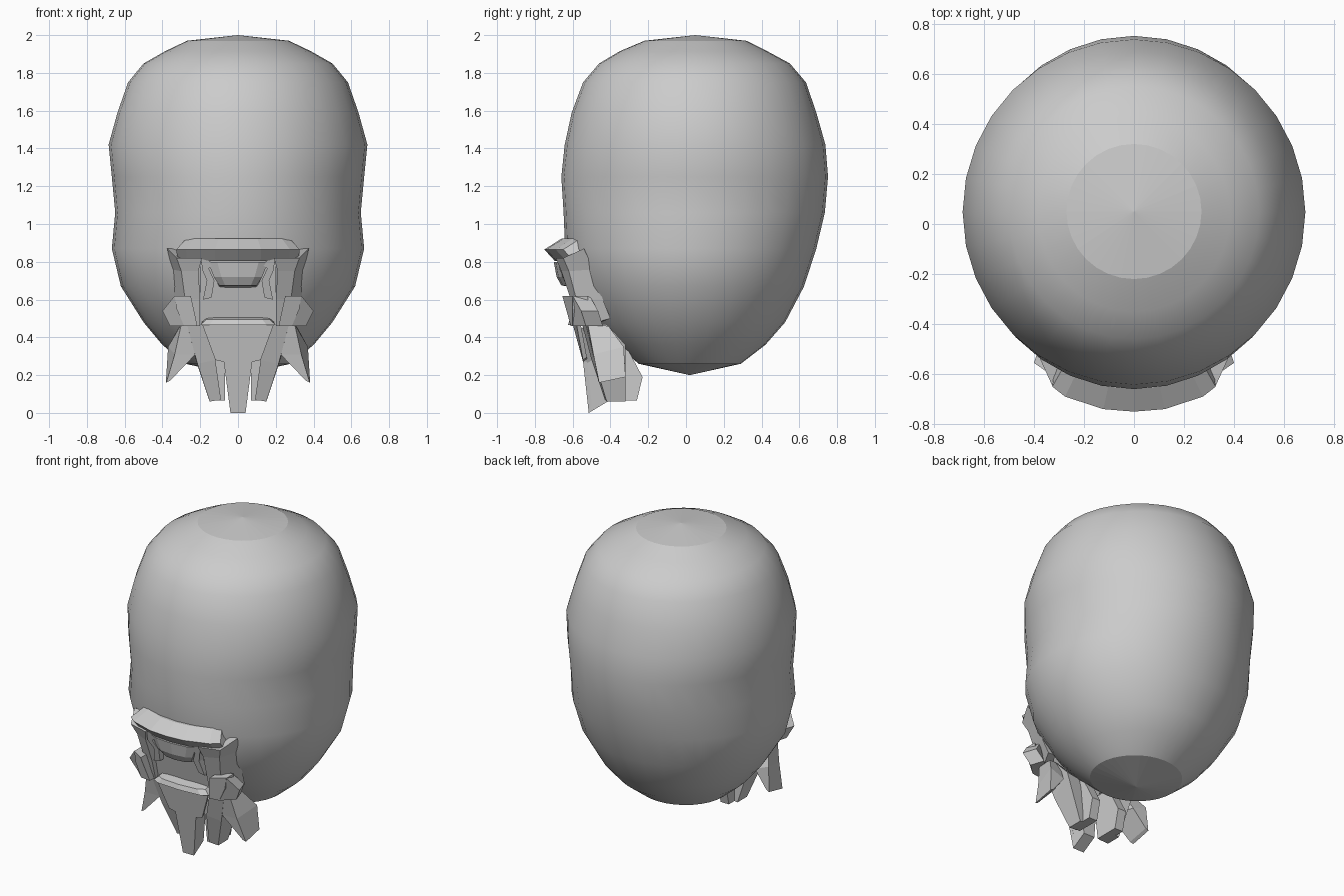
import bpy, bmesh, math
from mathutils import Vector


def finish(name, bm, mirror=False):
    bmesh.ops.recalc_face_normals(bm, faces=bm.faces[:])
    me = bpy.data.meshes.new(name)
    bm.to_mesh(me)
    bm.free()
    ob = bpy.data.objects.new(name, me)
    bpy.context.collection.objects.link(ob)
    if mirror:
        ob.modifiers.new("Mirror", 'MIRROR').use_clip = False
    return ob


def loft(name, sections, mirror=False):
    """Skin a list of closed sections that have equal point counts."""
    bm = bmesh.new()
    rows = [[bm.verts.new(p) for p in s] for s in sections]
    n = len(rows[0])
    for a, b in zip(rows, rows[1:]):
        for i in range(n):
            j = (i + 1) % n
            bm.faces.new((a[i], a[j], b[j], b[i]))
    bm.faces.new(rows[0])
    bm.faces.new(rows[-1])
    return finish(name, bm, mirror)


def slab(name, pts, offset, mirror=True):
    """Outline of 3D points thickened along an offset."""
    off = Vector(offset)
    return loft(name, [pts, [Vector(p) + off for p in pts]], mirror)


def arc_bar(name, stations, profile):
    """Bar running left to right; stations (x, y), profile (dx scale, dy, z)."""
    st = [(-x, y) for x, y in reversed(stations) if x > 0] + stations
    return loft(name, [[(x * s, y + dy, z) for s, dy, z in profile] for x, y in st])


# Head: elliptical rings (z, half width, front y, back y) closed by shallow cones
rings = [(1.97, .27, -.22, .32), (1.915, .385, -.35, .43), (1.85, .50, -.46, .55),
         (1.75, .582, -.545, .635), (1.59, .638, -.605, .69), (1.42, .685, -.642, .738),
         (1.25, .668, -.66, .752), (1.06, .65, -.648, .735), (.87, .668, -.64, .69),
         (.67, .62, -.585, .625), (.48, .50, -.48, .525), (.36, .40, -.37, .42),
         (.26, .28, -.25, .29)]
N = 32
bm = bmesh.new()
rows = []
for z, w, f, b in rings:
    rows.append([bm.verts.new((w * math.cos(2 * math.pi * i / N),
                               (f + b) / 2 + (b - f) / 2 * math.sin(2 * math.pi * i / N), z))
                 for i in range(N)])
for a, b in zip(rows, rows[1:]):
    for i in range(N):
        bm.faces.new((a[i], a[(i + 1) % N], b[(i + 1) % N], b[i])).smooth = True
for row, tip in ((rows[0], (0, .05, 2.0)), (rows[-1], (0, .02, .20))):
    t = bm.verts.new(tip)
    for i in range(N):
        bm.faces.new((row[i], row[(i + 1) % N], t))
finish("head", bm)

# Curved brow bar along the top of the mask
arc_bar("mask_top_bar", [(0, -.75), (.12, -.74), (.27, -.69), (.32, -.65)],
        [(1.02, 0, .865), (.86, .09, .922), (.86, .15, .922), (1, .15, .83), (1, .055, .805)])

# Cheek guards: L-shaped sections running down each side
def cheek_section(inner, corner, outer, z, zo):
    return [(*inner, z), (*corner, z), (*outer, zo),
            (outer[0] - .05, outer[1], zo), (corner[0] - .04, corner[1] + .05, z),
            (inner[0], inner[1] + .06, z)]

loft("cheek_guard", [
    cheek_section((.19, -.69), (.325, -.65), (.375, -.54), .82, .87),
    cheek_section((.21, -.66), (.30, -.62), (.35, -.49), .75, .76),
    cheek_section((.20, -.61), (.28, -.58), (.34, -.44), .60, .60),
    cheek_section((.20, -.57), (.26, -.55), (.33, -.40), .46, .50)], True)

# Angular blocks at the lower cheeks
slab("cheek_block", [(.25, -.655, .62), (.335, -.60, .62), (.325, -.60, .55),
                     (.285, -.60, .46), (.215, -.61, .46)], (0, .08, 0))
slab("cheek_block_side", [(.335, -.60, .62), (.40, -.555, .54), (.36, -.53, .46),
                          (.285, -.60, .46)], (-.03, .09, 0))

# Upper lip piece under the bar
arc_bar("upper_lip", [(0, -.70), (.11, -.69), (.16, -.67)],
        [(1, 0, .80), (.8, .015, .72), (.62, .04, .675), (.62, .10, .665), (1, .08, .80)])

# Hooked mouth corners
slab("mouth_corner", [(.12, -.675, .79), (.195, -.67, .82), (.19, -.67, .76), (.165, -.64, .70),
                      (.185, -.61, .60), (.14, -.61, .61), (.125, -.645, .70), (.155, -.67, .765)],
     (0, .06, 0))

# Inner wall of the mouth
slab("mouth_wall", [(-.2, -.62, .80), (.2, -.62, .80), (.2, -.54, .46), (-.2, -.54, .46)],
     (0, .05, 0), False)

# Lower lip shelf
arc_bar("lower_lip", [(0, -.625), (.16, -.615), (.21, -.59)],
        [(.95, 0, .465), (.8, .01, .495), (.8, .07, .505), (.95, .08, .465)])

# Central chin plate with a long spike
slab("chin_plate", [(-.19, -.58, .47), (0, -.60, .47), (.19, -.58, .47), (.12, -.545, .28),
                    (.075, -.545, .27), (.04, -.515, 0), (-.04, -.515, 0), (-.075, -.545, .27),
                    (-.12, -.545, .28)], (0, .02, .015), False)
slab("spike_body", [(-.15, -.565, .44), (.15, -.565, .44), (.07, -.53, .26), (.04, -.515, .0),
                    (-.04, -.515, .0), (-.07, -.53, .26)], (0, .10, .06), False)

# Jaw panels ending in prongs under the chin
loft("jaw_prong", [
    [(.18, -.55, .47), (.27, -.53, .47), (.27, -.42, .47), (.18, -.44, .47)],
    [(.12, -.50, .28), (.215, -.48, .26), (.25, -.32, .36), (.14, -.34, .36)],
    [(.09, -.43, .07), (.15, -.42, .06), (.15, -.32, .06), (.09, -.32, .07)]], True)
slab("rear_prong", [(.07, -.42, .065), (.07, -.26, .065), (.07, -.23, .19),
                    (.07, -.32, .36), (.07, -.46, .36)], (.06, 0, 0))

# Flared side fins
loft("side_fin", [
    [(.21, -.53, .47), (.30, -.52, .47), (.31, -.41, .46), (.24, -.41, .46)],
    [(.225, -.49, .31), (.335, -.49, .31), (.37, -.33, .35), (.27, -.33, .31)],
    [(.36, -.465, .17), (.38, -.46, .16), (.38, -.32, .19), (.36, -.32, .20)]], True)
